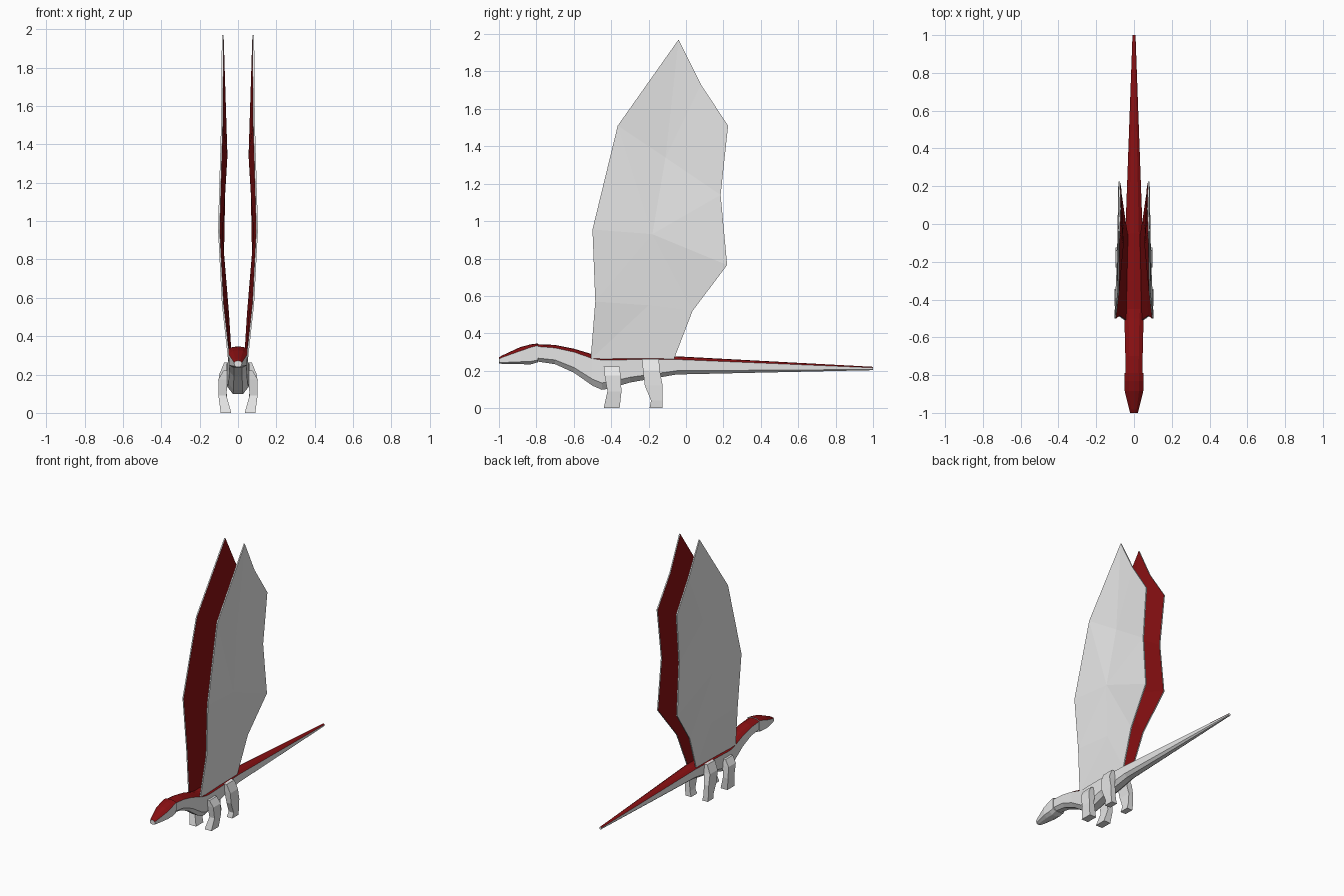
import bpy, bmesh
from mathutils import Vector


def material(name, rgb):
    m = bpy.data.materials.new(name)
    m.diffuse_color = (*rgb, 1)
    return m


GREY = material("pale grey", (0.8, 0.8, 0.8))
RED = material("dark red", (0.25, 0.005, 0.006))


def finish(name, bm):
    bmesh.ops.recalc_face_normals(bm, faces=bm.faces)
    mesh = bpy.data.meshes.new(name)
    bm.to_mesh(mesh)
    bm.free()
    mesh.materials.append(GREY)
    mesh.materials.append(RED)
    obj = bpy.data.objects.new(name, mesh)
    bpy.context.collection.objects.link(obj)
    return obj


def loft(name, rings, red_sides=()):
    """Skin a list of equal point rings and cap both ends."""
    bm = bmesh.new()
    rows = [[bm.verts.new(p) for p in ring] for ring in rings]
    n = len(rows[0])
    for a, b in zip(rows, rows[1:]):
        for i in range(n):
            j = (i + 1) % n
            f = bm.faces.new((a[i], a[j], b[j], b[i]))
            f.material_index = int(i in red_sides)
    bm.faces.new(rows[0])
    bm.faces.new(rows[-1])
    return finish(name, bm)


def body_ring(y, w, top, shoulder, low, bottom):
    """Ridged back, flat flanks, narrower belly."""
    t = top - (top - shoulder) * 0.2
    half = [(0.55 * w, t), (w, shoulder), (0.95 * w, low), (0.45 * w, bottom)]
    pts = [(0, top)] + half + [(-x, z) for x, z in reversed(half)]
    return [(x, y, z) for x, z in pts]


BACK = (0, 1, 7, 8)  # sides of the ring that form the red back

# Neck, trunk and tail: y, half width, ridge, shoulder, flank foot, belly
trunk = [(-0.80, 0.044, 0.342, 0.330, 0.268, 0.250),
         (-0.70, 0.046, 0.338, 0.322, 0.258, 0.235),
         (-0.60, 0.048, 0.318, 0.300, 0.218, 0.190),
         (-0.50, 0.052, 0.288, 0.265, 0.155, 0.120),
         (-0.45, 0.058, 0.276, 0.257, 0.135, 0.098),
         (-0.41, 0.060, 0.276, 0.257, 0.140, 0.104),
         (-0.30, 0.058, 0.277, 0.259, 0.165, 0.137),
         (-0.05, 0.046, 0.277, 0.260, 0.200, 0.180),
         (1.00, 0.008, 0.221, 0.216, 0.207, 0.203)]
loft("body_and_tail", [body_ring(*r) for r in trunk], BACK)

# Head
head = [(-1.00, 0.020, 0.272, 0.263, 0.246, 0.240),
        (-0.98, 0.026, 0.283, 0.272, 0.244, 0.236),
        (-0.885, 0.049, 0.327, 0.306, 0.248, 0.235),
        (-0.83, 0.050, 0.341, 0.325, 0.250, 0.234),
        (-0.79, 0.050, 0.346, 0.335, 0.258, 0.246)]
loft("head", [body_ring(*r) for r in head], BACK)

# Wing outline from the front root, over the tip, to the rear root
outline = [(0.050, -0.51, 0.26), (0.084, -0.485, 0.57), (0.104, -0.50, 0.955),
           (0.088, -0.365, 1.51), (0.084, -0.04, 1.97), (0.079, 0.08, 1.73),
           (0.083, 0.225, 1.51), (0.076, 0.185, 1.14), (0.083, 0.22, 0.765),
           (0.056, 0.035, 0.52), (0.040, -0.065, 0.26)]
# Inner joints of the wing skin, and its facets (11 to 13 are the joints)
joints = [(0.090, -0.18, 0.93), (0.064, -0.11, 1.34), (0.068, -0.20, 0.55)]
facets = [(0, 1, 13), (1, 2, 11), (1, 11, 13), (2, 3, 11), (3, 12, 11),
          (3, 4, 12), (4, 5, 12), (5, 6, 12), (6, 7, 12), (7, 11, 12),
          (7, 8, 11), (8, 9, 11), (9, 13, 11), (9, 10, 13), (10, 0, 13)]


def wing(name, side):
    bm = bmesh.new()
    pts = outline + joints
    outer, inner = ([bm.verts.new((side * (x + d), y, z)) for x, y, z in pts]
                    for d in (0.0, -0.009))
    for tri in facets:
        bm.faces.new([outer[i] for i in tri])
        bm.faces.new([inner[i] for i in reversed(tri)]).material_index = 1
    n = len(outline)
    for i in range(n):
        j = (i + 1) % n
        bm.faces.new((outer[i], outer[j], inner[j], inner[i]))
    finish(name, bm)


# Legs: z, front y, back y, inner x, outer x
front_leg = [(0.222, -0.44, -0.355, 0.035, 0.075),
             (0.175, -0.435, -0.350, 0.055, 0.103),
             (0.09, -0.42, -0.345, 0.060, 0.102),
             (0.0, -0.44, -0.355, 0.035, 0.090)]
hind_leg = [(0.262, -0.235, -0.145, 0.030, 0.072),
            (0.20, -0.23, -0.140, 0.050, 0.098),
            (0.12, -0.22, -0.125, 0.060, 0.098),
            (0.04, -0.187, -0.125, 0.055, 0.095),
            (0.0, -0.195, -0.125, 0.045, 0.090)]


def leg(name, rows, s):
    loft(name, [[(s * xi, yf, z), (s * xo, yf, z), (s * xo, yb, z), (s * xi, yb, z)]
                for z, yf, yb, xi, xo in rows])


for label, s in (("right", 1), ("left", -1)):
    wing(label + "_wing", s)
    leg(label + "_front_leg", front_leg, s)
    leg(label + "_hind_leg", hind_leg, s)
